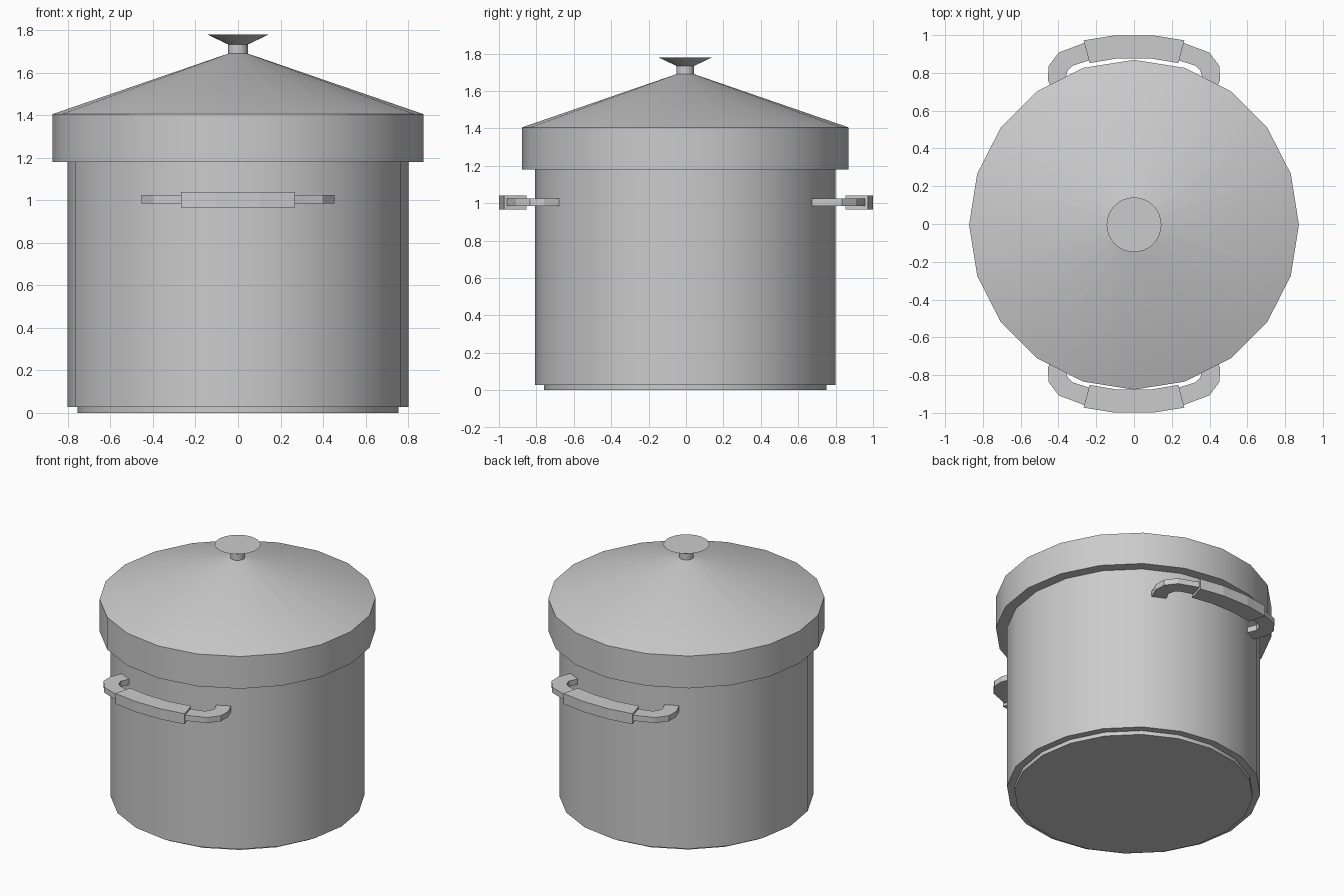
import bpy, bmesh
from math import cos, sin, tau, radians

if "Cube" in bpy.data.objects:
    bpy.data.objects.remove(bpy.data.objects["Cube"])

CY = -0.004  # pot axis sits a hair towards the front


def finish(name, bm, mirror=None):
    bmesh.ops.recalc_face_normals(bm, faces=bm.faces)
    me = bpy.data.meshes.new(name)
    bm.to_mesh(me)
    bm.free()
    ob = bpy.data.objects.new(name, me)
    bpy.context.collection.objects.link(ob)
    if mirror:
        mod = ob.modifiers.new("mirror", 'MIRROR')
        mod.use_axis = mirror
        mod.use_clip = True
    return ob


def lathe(name, profile, sides, angle=30):
    """Revolve (radius, z) points, capping both ends."""
    bm = bmesh.new()
    rings = [[bm.verts.new((r * cos(tau * i / sides), CY + r * sin(tau * i / sides), z))
              for i in range(sides)] for r, z in profile]
    for a, b in zip(rings, rings[1:]):
        for i in range(sides):
            j = (i + 1) % sides
            bm.faces.new((a[i], a[j], b[j], b[i]))
    bm.faces.new(rings[0])
    bm.faces.new(rings[-1])
    ob = finish(name, bm)
    bpy.ops.object.select_all(action='DESELECT')
    bpy.context.view_layer.objects.active = ob
    ob.select_set(True)
    bpy.ops.object.shade_smooth_by_angle(angle=radians(angle))
    return ob


def slab(name, outer, inner, z0, z1, mirror):
    """Flat strip between an outer and an inner edge, given thickness."""
    bm = bmesh.new()
    layers = []
    for z in (z0, z1):
        o = [bm.verts.new((x, y, z)) for x, y in outer]
        n = [bm.verts.new((x, y, z)) for x, y in inner]
        for i in range(len(o) - 1):
            bm.faces.new((o[i], o[i + 1], n[i + 1], n[i]))
        layers.append(o + n[::-1])
    lo, hi = layers
    for i in range(len(lo)):
        j = (i + 1) % len(lo)
        bm.faces.new((lo[i], lo[j], hi[j], hi[i]))
    return finish(name, bm, mirror)


# Pot body with its recessed foot
lathe("pot_body", [(0.755, 0), (0.755, 0.027), (0.803, 0.027), (0.803, 1.2)], 20)

# Lid with deep rim and conical top
lathe("lid", [(0.79, 1.18), (0.873, 1.18), (0.873, 1.405), (0.046, 1.69)], 20)

# Knob: short stem flaring to a flat disc
lathe("lid_knob", [(0.046, 1.68), (0.046, 1.733), (0.145, 1.78)], 32, 60)

# Handle arms, mirrored to both sides and both handles
slab("handle_arms",
     [(0.42, -0.675), (0.455, -0.76), (0.453, -0.835), (0.398, -0.908), (0.24, -0.967)],
     [(0.335, -0.715), (0.362, -0.775), (0.35, -0.815), (0.325, -0.838), (0.22, -0.872)],
     0.985, 1.024, (True, True, False))

# Thicker curved grips, front and back
slab("handle_grips",
     [(-0.267, -0.972), (-0.1, -0.999), (0.1, -0.999), (0.267, -0.972)],
     [(-0.235, -0.852), (-0.09, -0.876), (0.09, -0.876), (0.235, -0.852)],
     0.967, 1.04, (False, True, False))
